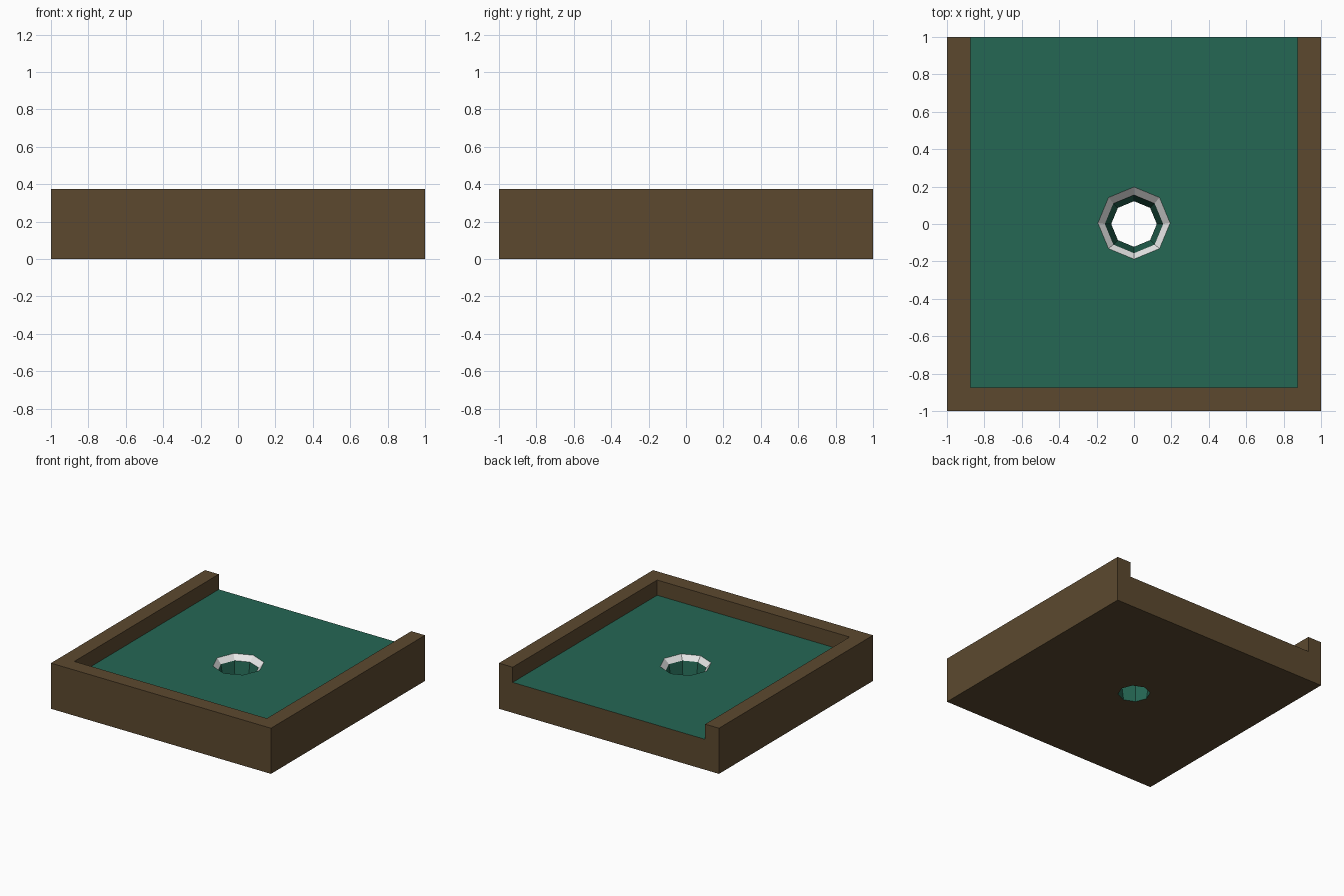
import bpy, bmesh, math

if "Cube" in bpy.data.objects:
    bpy.data.objects.remove(bpy.data.objects["Cube"])


def material(name, rgb):
    """Flat colour given as sRGB 0-255, stored linear."""
    lin = [((c / 255 + 0.055) / 1.055) ** 2.4 for c in rgb]
    m = bpy.data.materials.new(name)
    m.diffuse_color = (*lin, 1)
    m.use_nodes = True
    m.node_tree.nodes["Principled BSDF"].inputs["Base Color"].default_value = m.diffuse_color
    return m


BROWN = material("brown wood", (92, 73, 47))
GREEN = material("green felt", (37, 103, 84))
WHITE = material("white rim", (232, 232, 232))


def finish(bm, name, mats):
    bmesh.ops.recalc_face_normals(bm, faces=bm.faces)
    mesh = bpy.data.meshes.new(name)
    bm.to_mesh(mesh)
    bm.free()
    for m in mats:
        mesh.materials.append(m)
    obj = bpy.data.objects.new(name, mesh)
    bpy.context.collection.objects.link(obj)
    return obj


W, T, H, FLOOR = 1.0, 0.125, 0.375, 0.25
I = W - T

# U-shaped border: left, front and right rails, open at the back
bm = bmesh.new()
profile = [(-W, -W), (W, -W), (W, W), (I, W), (I, -I), (-I, -I), (-I, W), (-W, W)]
base = bm.faces.new([bm.verts.new((x, y, 0)) for x, y in profile])
top = bmesh.ops.extrude_face_region(bm, geom=[base], use_keep_orig=True)
bmesh.ops.translate(bm, vec=(0, 0, H),
                    verts=[v for v in top["geom"] if isinstance(v, bmesh.types.BMVert)])
finish(bm, "border_rails", [BROWN])

# Floor slab with an octagonal funnel hole, as a chain of 8-point loops
bm = bmesh.new()


def rect(z):
    pts = [(I, 0), (I, W), (0, W), (-I, W), (-I, 0), (-I, -I), (0, -I), (I, -I)]
    return [bm.verts.new((x, y, z)) for x, y in pts]


def octagon(r, z, cy=0.0):
    return [bm.verts.new((r * math.cos(k * math.pi / 4), cy + r * math.sin(k * math.pi / 4), z))
            for k in range(8)]


loops = [rect(0), rect(FLOOR), octagon(0.193, FLOOR, 0.005),
         octagon(0.155, 0.21), octagon(0.122, 0)]
# sides brown, felt green, lip white, cup wall green, underside brown
for i, mat in enumerate([0, 1, 2, 1, 0]):
    a, b = loops[i], loops[(i + 1) % 5]
    for k in range(8):
        n = (k + 1) % 8
        bm.faces.new((a[k], a[n], b[n], b[k])).material_index = mat
finish(bm, "floor_with_hole", [BROWN, GREEN, WHITE])
